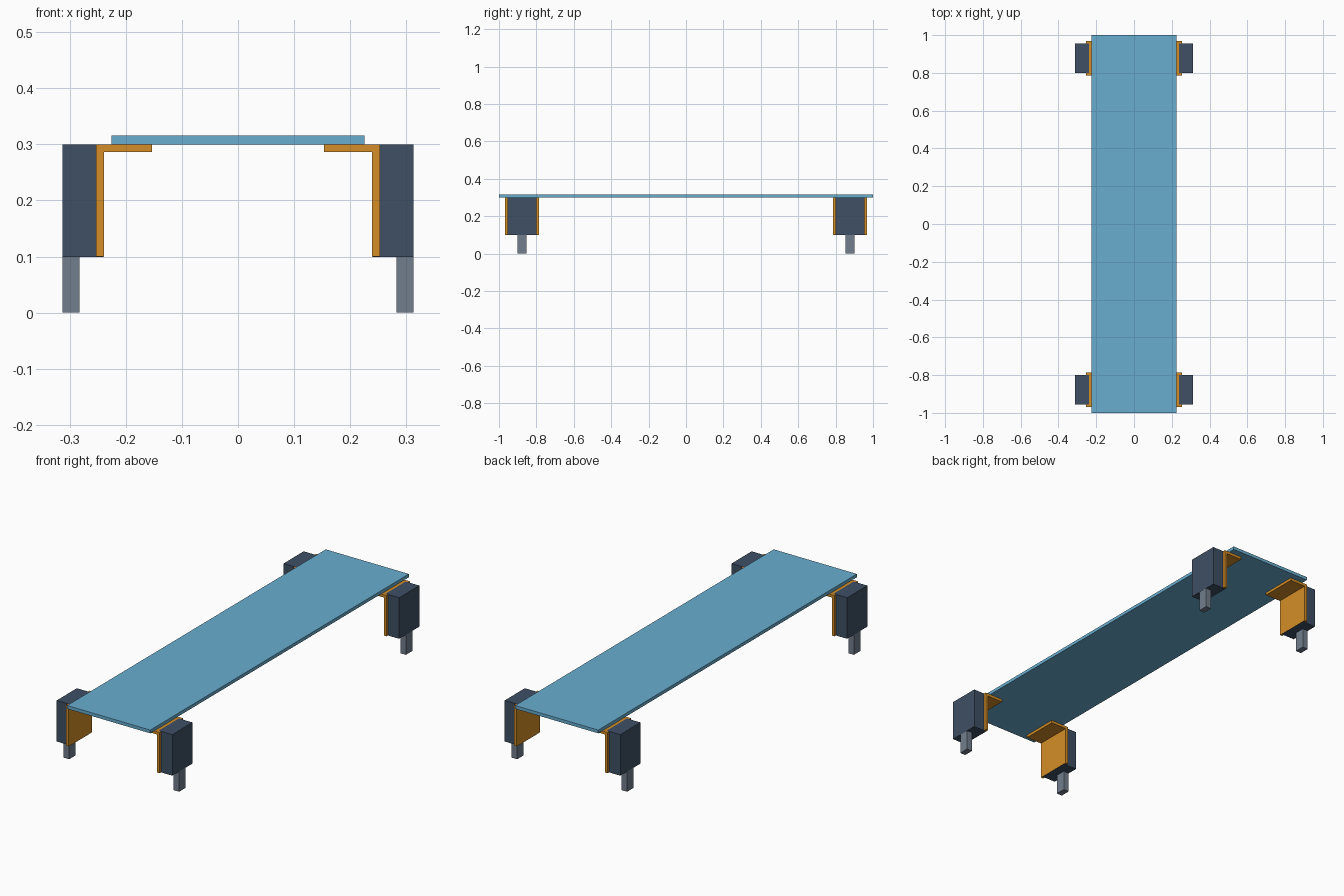
import bpy, bmesh

if "Cube" in bpy.data.objects:
    bpy.data.objects.remove(bpy.data.objects["Cube"])


def material(name, rgb):
    m = bpy.data.materials.new(name)
    m.diffuse_color = (*rgb, 1)
    m.use_nodes = True
    m.node_tree.nodes["Principled BSDF"].inputs["Base Color"].default_value = m.diffuse_color
    return m


BLUE = material("deck_blue", (0.14, 0.42, 0.63))
ORANGE = material("bracket_orange", (0.66, 0.27, 0.02))
NAVY = material("housing_navy", (0.05, 0.08, 0.13))
STEEL = material("leg_steel", (0.17, 0.21, 0.27))


def prism(name, profile, y0, y1, mat, mirrored=True):
    """Extrude an (x, z) profile along y; optionally mirror to all four corners."""
    bm = bmesh.new()
    face = bm.faces.new([bm.verts.new((x, y0, z)) for x, z in profile])
    ext = bmesh.ops.extrude_face_region(bm, geom=[face])
    verts = [g for g in ext["geom"] if isinstance(g, bmesh.types.BMVert)]
    bmesh.ops.translate(bm, verts=verts, vec=(0, y1 - y0, 0))
    bmesh.ops.recalc_face_normals(bm, faces=bm.faces)
    mesh = bpy.data.meshes.new(name)
    bm.to_mesh(mesh)
    bm.free()
    mesh.materials.append(mat)
    ob = bpy.data.objects.new(name, mesh)
    bpy.context.collection.objects.link(ob)
    if mirrored:
        mod = ob.modifiers.new("four_corners", 'MIRROR')
        mod.use_axis = (True, True, False)
        mod.use_mirror_merge = False
    return ob


def rect(x0, x1, z0, z1):
    return [(x0, z0), (x1, z0), (x1, z1), (x0, z1)]


YC = 0.877  # corner centre along the length

# Flat deck board
prism("deck", rect(-0.225, 0.225, 0.30, 0.316), -1, 1, BLUE, mirrored=False)

# L-shaped angle brackets: flange under the deck, plate down the side
bracket = [(0.153, 0.286), (0.239, 0.286), (0.239, 0.1), (0.253, 0.1),
           (0.253, 0.2995), (0.153, 0.2995)]
prism("angle_brackets", bracket, YC - 0.091, YC + 0.091, ORANGE)

# Housings that hold the legs, bedded into the bracket plates
prism("leg_housings", rect(0.2395, 0.313, 0.099, 0.30), YC - 0.078, YC + 0.078, NAVY)

# Sliding legs, flush with the outer side and running up inside the housings
prism("legs", rect(0.2825, 0.3125, 0, 0.2995), YC - 0.025, YC + 0.025, STEEL)
